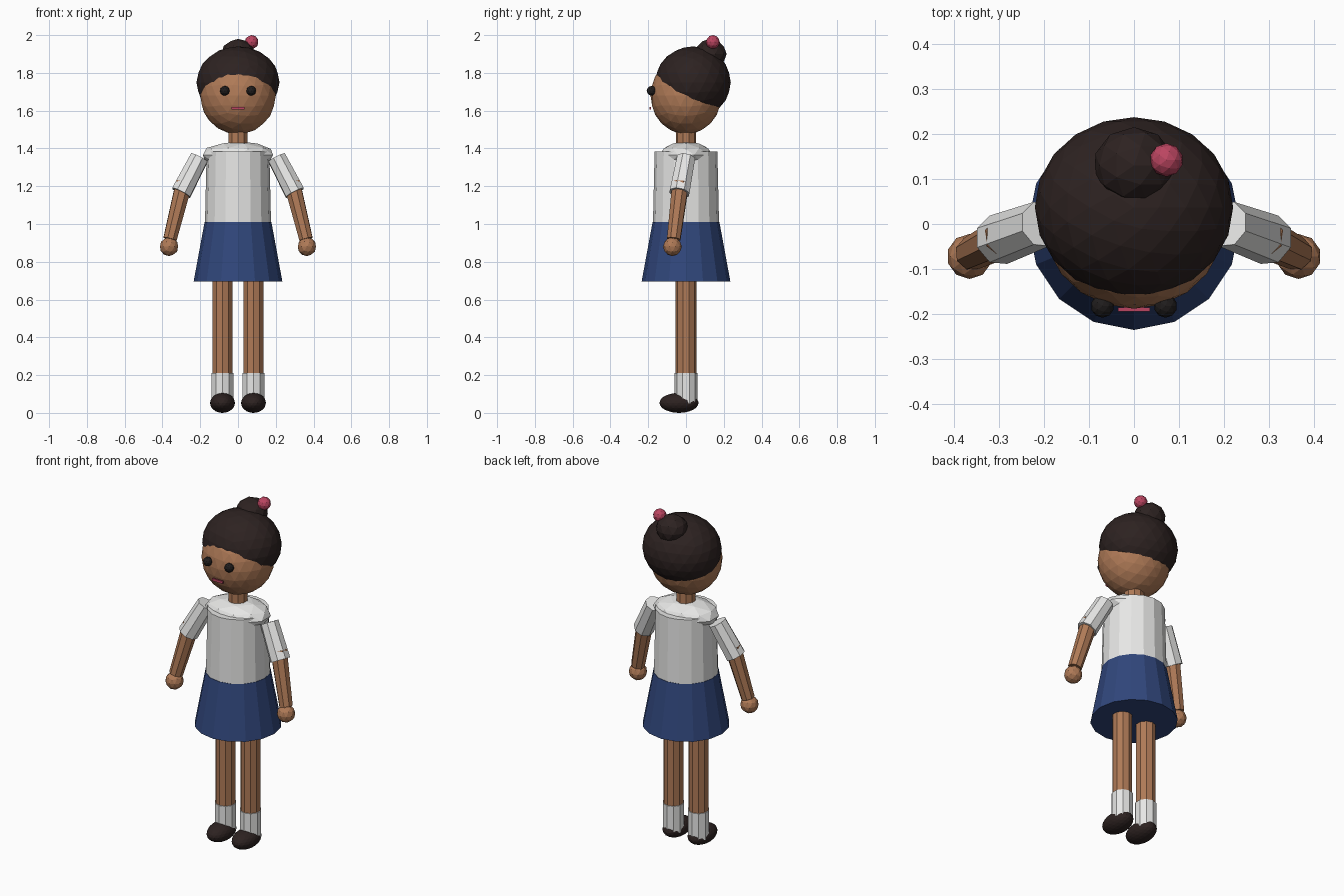
import bpy
import bmesh
from mathutils import Vector, Matrix

if "Cube" in bpy.data.objects:
    bpy.data.objects.remove(bpy.data.objects["Cube"], do_unlink=True)


def material(name, rgb):
    mat = bpy.data.materials.new(name)
    mat.use_nodes = True
    mat.diffuse_color = (*rgb, 1)
    mat.node_tree.nodes["Principled BSDF"].inputs["Base Color"].default_value = (*rgb, 1)
    return mat


skin = material("warm brown skin", (0.43, 0.195, 0.095))
dark = material("dark brown", (0.026, 0.016, 0.015))
black = material("near black", (0.014, 0.012, 0.012))
white = material("white cloth", (0.8, 0.8, 0.79))
blue = material("navy cloth", (0.03, 0.062, 0.2))
pink = material("rose pink", (0.5, 0.06, 0.12))


def finish(name, bm, mat):
    mesh = bpy.data.meshes.new(name)
    bm.to_mesh(mesh)
    bm.free()
    mesh.materials.append(mat)
    obj = bpy.data.objects.new(name, mesh)
    bpy.context.collection.objects.link(obj)
    return obj


def ball(name, center, radii, mat, detail=3):
    """Faceted ellipsoid."""
    bm = bmesh.new()
    place = Matrix.Translation(center) @ Matrix.Diagonal((*radii, 1))
    bmesh.ops.create_icosphere(bm, subdivisions=detail, radius=1, matrix=place)
    return finish(name, bm, mat)


def tube(name, start, end, r_start, r_end, sides, mat):
    """Closed tapered cylinder between two points."""
    a, b = Vector(start), Vector(end)
    turn = (b - a).to_track_quat("Z", "Y").to_matrix().to_4x4()
    bm = bmesh.new()
    bmesh.ops.create_cone(bm, cap_ends=True, segments=sides, radius1=r_start,
                          radius2=r_end, depth=(b - a).length,
                          matrix=Matrix.Translation((a + b) / 2) @ turn)
    return finish(name, bm, mat)


# Head, hair, bun and bead
ball("head", (0, 0, 1.68), (0.2, 0.188, 0.205), skin)
ball("hair", (0, 0.037, 1.75), (0.22, 0.2, 0.19), dark)
ball("hair_bun", (0, 0.13, 1.9), (0.09, 0.085, 0.08), dark, 2)
ball("hair_bead", (0.072, 0.142, 1.963), (0.037, 0.037, 0.037), pink, 2)

# Mouth plate
bm = bmesh.new()
bmesh.ops.create_cube(bm, size=1, matrix=Matrix.Translation((0, -0.19, 1.612))
                      @ Matrix.Diagonal((0.07, 0.009, 0.014, 1)))
finish("mouth", bm, pink)

# Neck, shirt and skirt
tube("neck", (0, 0, 1.38), (0, 0, 1.53), 0.054, 0.054, 10, skin)
tube("shirt_body", (0, 0, 1), (0, 0, 1.385), 0.175, 0.166, 16, white)
ball("shirt_yoke", (0, 0, 1.365), (0.195, 0.14, 0.072), white, 2)
tube("skirt", (0, 0, 0.695), (0, 0, 1.01), 0.235, 0.177, 16, blue)

# Paired parts
for side, s in (("left", 1), ("right", -1)):
    ball(side + "_eye", (s * 0.07, -0.182, 1.705), (0.026, 0.026, 0.026), black, 2)

    shoulder = (s * 0.205, 0, 1.35)
    elbow = (s * 0.301, -0.035, 1.165)
    wrist = (s * 0.36, -0.065, 0.92)
    ball(side + "_hand", (s * 0.365, -0.072, 0.88), (0.05, 0.05, 0.05), skin, 2)
    tube(side + "_sleeve", shoulder, elbow, 0.052, 0.057, 8, white)
    tube(side + "_forearm", (s * 0.285, -0.028, 1.22), wrist, 0.047, 0.038, 8, skin)

    x = s * 0.082
    tube(side + "_leg", (x, 0, 0.1), (x, 0, 0.74), 0.055, 0.055, 10, skin)
    tube(side + "_sock", (x, 0, 0.05), (x, 0, 0.21), 0.06, 0.06, 10, white)
    ball(side + "_shoe", (x, -0.037, 0.053), (0.066, 0.104, 0.053), dark)
